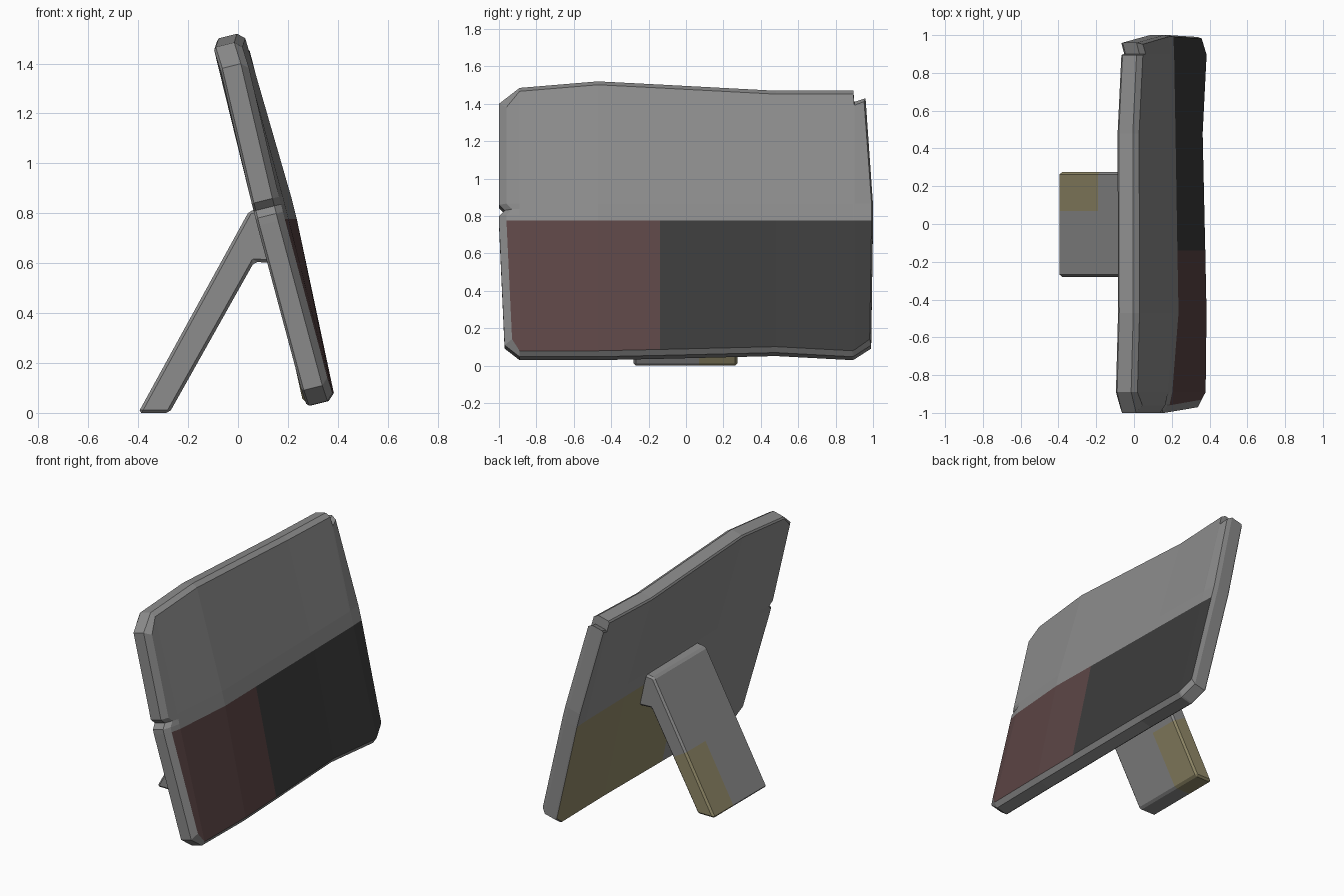
import bpy, bmesh
from mathutils import Vector

if "Cube" in bpy.data.objects:
    bpy.data.objects.remove(bpy.data.objects["Cube"])


def material(name, rgb):
    m = bpy.data.materials.new(name)
    m.diffuse_color = (*rgb, 1)
    m.use_nodes = True
    m.node_tree.nodes["Principled BSDF"].inputs["Base Color"].default_value = m.diffuse_color
    return m


GREY = material("stone grey", (0.262, 0.262, 0.262))
BLACK = material("charcoal", (0.045, 0.045, 0.045))
RED = material("dark maroon", (0.107, 0.060, 0.060))
OLIVE = material("dull olive", (0.283, 0.250, 0.138))


def finish(bm, name, mats):
    bmesh.ops.recalc_face_normals(bm, faces=bm.faces[:])
    me = bpy.data.meshes.new(name)
    bm.to_mesh(me)
    bm.free()
    for m in mats:
        me.materials.append(m)
    ob = bpy.data.objects.new(name, me)
    bpy.context.collection.objects.link(ob)
    return ob


# Leaning panel: columns of (y bottom, y middle, y top, z bottom, z top,
# and x bulge at bottom, middle, top)
COLS = [
    (-0.97, -1.00, -1.00, 0.10, 1.39, -0.01, -0.02, -0.01),
    (-0.89, -0.89, -0.89, 0.038, 1.475, -0.005, -0.005, -0.015),
    (-0.47, -0.47, -0.47, 0.038, 1.51, 0.00, 0.028, 0.005),
    (-0.14, -0.14, -0.14, 0.045, 1.493, -0.005, 0.022, 0.00),
    (0.48, 0.48, 0.48, 0.06, 1.46, -0.015, 0.012, -0.01),
    (0.89, 0.89, 0.895, 0.038, 1.46, 0.00, 0.005, 0.01),
    (0.90, 0.90, 0.90, 0.042, 1.40, 0.00, 0.005, 0.01),
    (0.99, 1.00, 0.96, 0.10, 1.42, -0.01, 0.00, 0.00),
]
MID_ROWS = (0.76, 0.79, 0.82, 0.85)
# (depth from the centre plane, edge inset), back to front
LAYERS = [(-0.045, 0.4), (-0.036, 0.0), (0.038, 0.0), (0.065, 1.0)]
NC, NR = len(COLS), len(MID_ROWS) + 2


def panel_point(i, j, depth, inset):
    yb, ym, yt, zb, zt, ob, om, ot = COLS[i]
    if j == 0:
        y, z, off = yb, zb + 0.025 * inset, ob
    elif j == NR - 1:
        y, z, off = yt, zt - 0.025 * inset, ot
    else:
        y, z, off = ym, MID_ROWS[j - 1], om
    if i == 0:
        y += 0.04 * inset
        if j == 3:              # small nick in the side edge
            y += 0.03
    if i == NC - 1:
        y -= 0.008 * inset
    x = 0.335 - 0.253 * z + off + depth
    return Vector((x, y, z + 0.25 * depth))


bm = bmesh.new()
grid = [[[bm.verts.new(panel_point(i, j, d, s)) for j in range(NR)]
         for i in range(NC)] for d, s in LAYERS]
for k in (0, 3):
    g = grid[k]
    for i in range(NC - 1):
        for j in range(NR - 1):
            f = bm.faces.new((g[i][j], g[i + 1][j], g[i + 1][j + 1], g[i][j + 1]))
            if j == 0:          # painted lower part
                if k == 3:
                    f.material_index = 2 if i < 3 else 1
                elif i >= 3:
                    f.material_index = 3
# Bevelled rim around the panel
loop = ([(i, 0) for i in range(NC)] + [(NC - 1, j) for j in range(1, NR)]
        + [(i, NR - 1) for i in range(NC - 2, -1, -1)]
        + [(0, j) for j in range(NR - 2, 0, -1)])
for a, b in zip(grid, grid[1:]):
    for (i, j), (m, n) in zip(loop, loop[1:] + loop[:1]):
        bm.faces.new((a[i][j], a[m][n], b[m][n], b[i][j]))
bmesh.ops.delete(bm, geom=[v for v in bm.verts if not v.link_faces], context='VERTS')
finish(bm, "leaning_panel", (GREY, BLACK, RED, OLIVE))

# Rear support leg: extruded profile with bevelled edges
PROFILE = [(-0.40, 0.0), (-0.275, 0.0), (0.065, 0.605), (0.17, 0.60),
           (0.12, 0.82), (0.045, 0.81)]
bm = bmesh.new()
base = bm.faces.new([bm.verts.new((x, -0.28, z)) for x, z in PROFILE])
ext = bmesh.ops.extrude_face_region(bm, geom=[base])
bmesh.ops.translate(bm, vec=(0, 0.555, 0),
                    verts=[v for v in ext["geom"] if isinstance(v, bmesh.types.BMVert)])
bmesh.ops.recalc_face_normals(bm, faces=bm.faces[:])
bmesh.ops.bevel(bm, geom=bm.edges[:], offset=0.012, segments=1, affect='EDGES')

# Painted patch on the foot of the leg
along = Vector((0.49, 0, 0.87))
corner = Vector((-0.19, 0.07, 0.38))
for normal in (along, Vector((0, 1, 0))):
    bmesh.ops.bisect_plane(bm, geom=bm.verts[:] + bm.edges[:] + bm.faces[:],
                           plane_co=corner, plane_no=normal)
for f in bm.faces:
    c = f.calc_center_median() - corner
    f.material_index = 1 if c.y > 0 and c.dot(along) < 0 else 0
finish(bm, "support_leg", (GREY, OLIVE))
